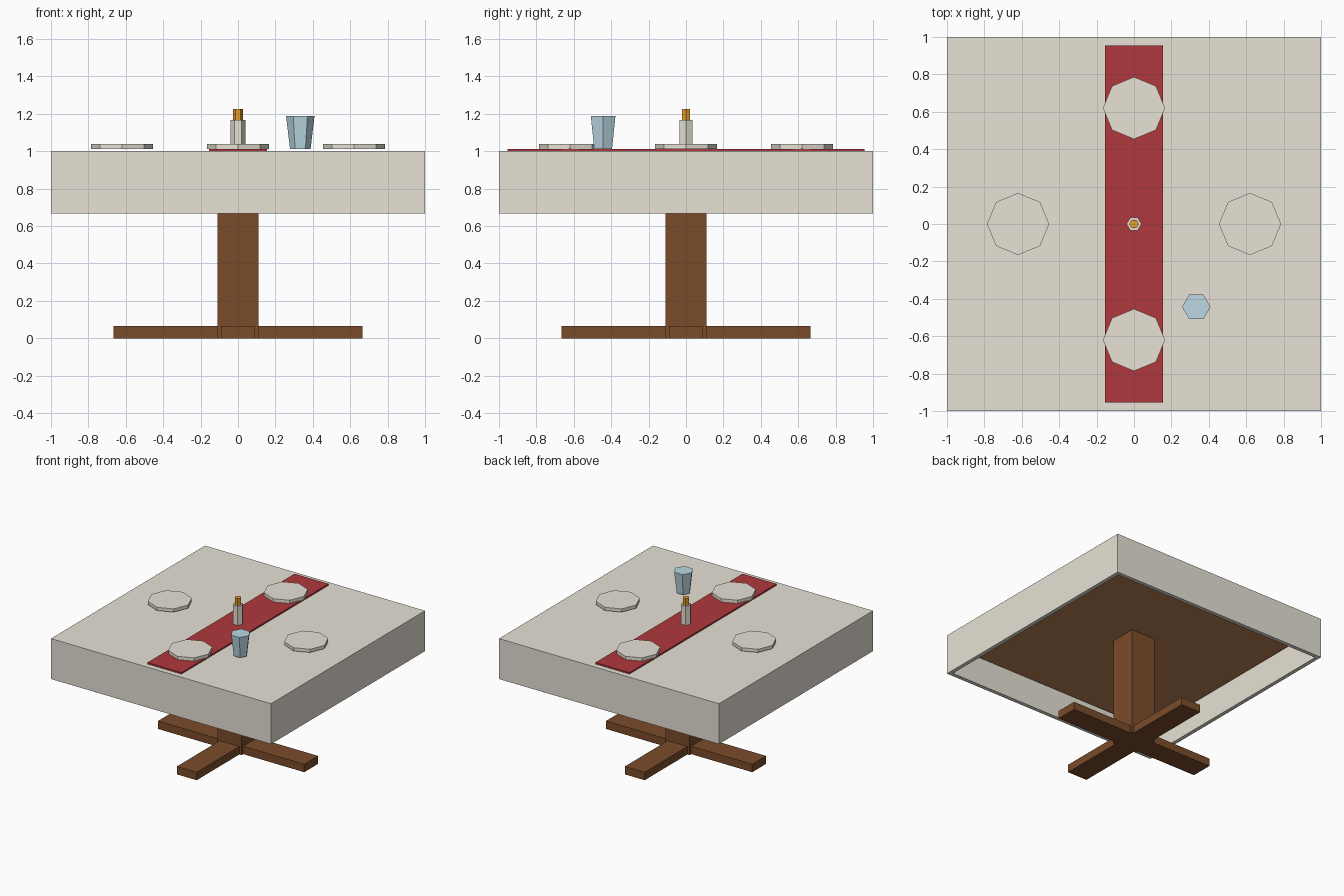
import bpy, bmesh, math

if "Cube" in bpy.data.objects:
    bpy.data.objects.remove(bpy.data.objects["Cube"])


def material(name, r, g, b):
    """Flat colour given as 0-255 sRGB, stored as linear."""
    def lin(c):
        c /= 255
        return c / 12.92 if c <= 0.04045 else ((c + 0.055) / 1.055) ** 2.4
    m = bpy.data.materials.new(name)
    m.diffuse_color = (lin(r), lin(g), lin(b), 1)
    m.use_nodes = True
    m.node_tree.nodes["Principled BSDF"].inputs["Base Color"].default_value = m.diffuse_color
    return m


LINEN = material("linen", 231, 226, 214)
WOOD = material("brown wood", 122, 76, 42)
LIGHT_WOOD = material("light wood", 188, 130, 85)
RED = material("runner red", 175, 56, 61)
GLASS = material("pale blue glass", 188, 216, 228)
FLAME = material("flame orange", 232, 160, 50)


def finish(name, bm, mat):
    bmesh.ops.recalc_face_normals(bm, faces=bm.faces[:])
    me = bpy.data.meshes.new(name)
    bm.to_mesh(me)
    bm.free()
    me.materials.append(mat)
    ob = bpy.data.objects.new(name, me)
    bpy.context.collection.objects.link(ob)
    return ob


def box_mesh(hx, hy, z0, z1):
    bm = bmesh.new()
    bmesh.ops.create_cube(bm, size=2)
    for v in bm.verts:
        v.co = (v.co.x * hx, v.co.y * hy, z1 if v.co.z > 0 else z0)
    return bm


def box(name, hx, hy, z0, z1, mat):
    return finish(name, box_mesh(hx, hy, z0, z1), mat)


def prism(name, sides, r0, r1, z0, z1, mat, x=0, y=0):
    """Straight or tapered prism with a corner on the x axis."""
    bm = bmesh.new()
    rings = [[bm.verts.new((x + r * math.cos(math.tau * i / sides),
                            y + r * math.sin(math.tau * i / sides), z))
              for i in range(sides)] for r, z in ((r0, z0), (r1, z1))]
    low, high = rings
    for i in range(sides):
        j = (i + 1) % sides
        bm.faces.new((low[i], low[j], high[j], high[i]))
    bm.faces.new(low[::-1])
    bm.faces.new(high)
    return finish(name, bm, mat)


# Tablecloth: a box hollowed out from below
bm = box_mesh(1, 1, 0.668, 1.0)
bm.normal_update()
under = min(bm.faces, key=lambda f: f.calc_center_median().z)
bmesh.ops.inset_region(bm, faces=[under], thickness=0.045)
cavity = bmesh.ops.extrude_face_region(bm, geom=[under])
bmesh.ops.translate(bm, vec=(0, 0, 0.29),
                    verts=[v for v in cavity["geom"]
                           if isinstance(v, bmesh.types.BMVert)])
if under.is_valid:
    bmesh.ops.delete(bm, geom=[under], context="FACES_ONLY")
cloth = finish("tablecloth", bm, LINEN)

# Wooden table: board, column and crossed feet
box("table_board", 0.953, 0.953, 0.89, 0.955, LIGHT_WOOD)
box("column", 0.11, 0.11, 0, 0.90, WOOD)
box("foot_beam_x", 0.665, 0.09, 0, 0.065, WOOD)
box("foot_beam_y", 0.09, 0.665, 0, 0.065, WOOD)

# Table runner
box("runner", 0.155, 0.955, 0.999, 1.012, RED)

# Four octagonal plates
for i, (px, py) in enumerate(((0.62, 0), (-0.62, 0), (0, 0.62), (0, -0.62))):
    prism(f"plate_{i + 1}", 8, 0.166, 0.166, 1.013, 1.04, LINEN, px, py)

# Candle and flame
prism("candle", 6, 0.04, 0.04, 1.011, 1.168, LINEN)
prism("flame", 6, 0.026, 0.026, 1.167, 1.225, FLAME)

# Tapered drinking glass
prism("drinking_glass", 6, 0.055, 0.076, 1.012, 1.188, GLASS, 0.333, -0.443)
